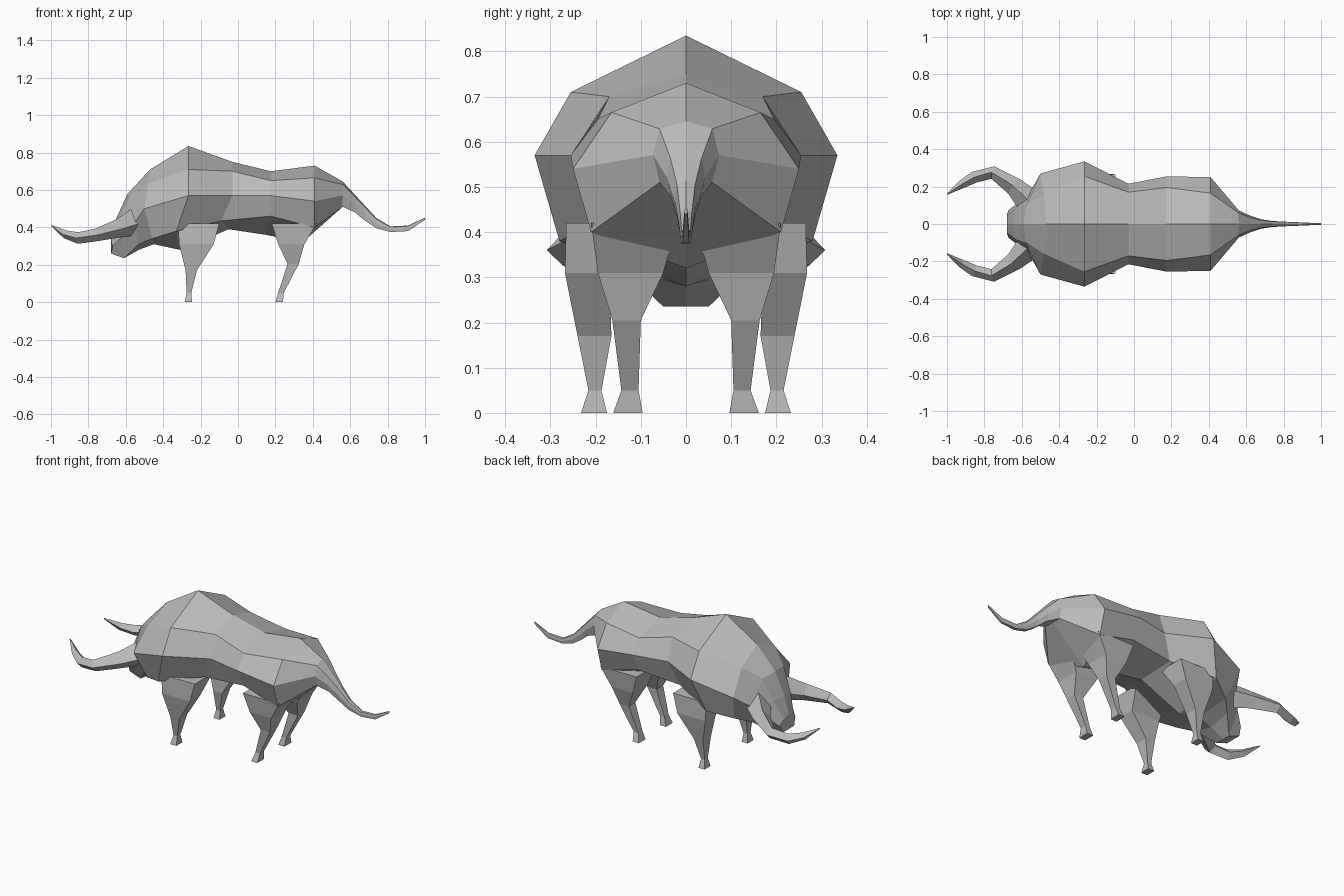
import bpy
import bmesh
import math
from mathutils import Vector

old_cube = bpy.data.objects.get("Cube")
if old_cube:
    bpy.data.objects.remove(old_cube, do_unlink=True)

# One plain material for the whole animal
hide_grey = bpy.data.materials.new("hide grey")
hide_grey.use_nodes = True
colour = (0.5, 0.5, 0.5, 1.0)
hide_grey.diffuse_color = colour
shader = hide_grey.node_tree.nodes["Principled BSDF"]
shader.inputs["Base Color"].default_value = colour
shader.inputs["Roughness"].default_value = 0.8


def loft(name, rings, closed=True, cap_start=True, cap_end=True):
    """Skin a row of rings, then mirror the half across the centre plane."""
    bm = bmesh.new()
    rows = [[bm.verts.new(point) for point in ring] for ring in rings]
    count = len(rings[0])
    for near, far in zip(rows, rows[1:]):
        for i in range(count if closed else count - 1):
            j = (i + 1) % count
            bm.faces.new((near[i], near[j], far[j], far[i]))
    if cap_start:
        bm.faces.new(rows[0])
    if cap_end:
        bm.faces.new(rows[-1])
    bmesh.ops.recalc_face_normals(bm, faces=bm.faces)
    if not closed:
        # An open half shell: make sure the flank looks away from the middle
        side = max(bm.faces, key=lambda f: f.calc_center_median().y)
        if side.normal.y < 0:
            bmesh.ops.reverse_faces(bm, faces=bm.faces)
    mesh = bpy.data.meshes.new(name)
    bm.to_mesh(mesh)
    bm.free()
    mesh.materials.append(hide_grey)
    part = bpy.data.objects.new(name, mesh)
    bpy.context.collection.objects.link(part)
    mirror = part.modifiers.new("mirror", 'MIRROR')
    mirror.use_axis = (False, True, False)
    mirror.use_clip = True
    mirror.merge_threshold = 0.0005
    return part


def tail_ring(x, top, bottom, width):
    """Half ring of the tail, from its upper ridge to its lower ridge."""
    height = top - bottom
    return [(x, 0, top),
            (x, width * 0.8, top - height * 0.12),
            (x, width, top - height * 0.55),
            (x, width * 0.8, bottom),
            (x, 0, bottom)]


def leg_ring(x_front, x_back, y_in, y_out, z):
    """Four corners of a leg at one height."""
    return [(x_front, y_in, z), (x_back, y_in, z),
            (x_back, y_out, z), (x_front, y_out, z)]


def horn_ring(centre, direction, radius, sides=4):
    """Square ring across the horn, standing on one corner."""
    across = direction.cross(Vector((0, 0, 1))).normalized()
    up = across.cross(direction).normalized()
    ring = []
    for i in range(sides):
        angle = math.tau * i / sides
        ring.append(centre + across * math.cos(angle) * radius
                    + up * math.sin(angle) * radius)
    return ring


# Head and trunk: spine, shoulder, flank, lower flank and belly of each ring
muzzle = [(-.68, 0, .35), (-.68, .045, .335), (-.67, .075, .3), (-.68, .05, .26), (-.68, 0, .26)]
brow = [(-.65, 0, .45), (-.635, .08, .44), (-.61, .12, .36), (-.61, .05, .235), (-.61, 0, .235)]
poll = [(-.59, 0, .58), (-.575, .1, .57), (-.55, .18, .43), (-.53, .13, .31), (-.53, 0, .28)]
neck = [(-.47, 0, .71), (-.48, .16, .635), (-.5, .27, .5), (-.46, .2, .34), (-.45, 0, .31)]
hump = [(-.265, 0, .835), (-.265, .255, .71), (-.265, .335, .57), (-.33, .28, .38), (-.31, 0, .28)]
waist = [(-.03, 0, .75), (-.03, .17, .7), (-.03, .215, .57), (-.09, .185, .435), (-.05, 0, .39)]
loin = [(.175, 0, .7), (.175, .195, .65), (.175, .255, .57), (.175, .2, .46), (.15, 0, .36)]
rump = [(.41, 0, .73), (.41, .165, .665), (.41, .25, .54), (.41, .21, .4), (.345, 0, .32)]
tail_root = tail_ring(.56, .645, .51, .073)
loft("body", [muzzle, brow, poll, neck, hump, waist, loin, rump, tail_root],
     closed=False, cap_end=False)

# Tail, curling up at the tip
loft("tail", [tail_root,
              tail_ring(.625, .575, .48, .043),
              tail_ring(.68, .515, .435, .025),
              tail_ring(.74, .45, .395, .016),
              tail_ring(.815, .405, .375, .012),
              tail_ring(.91, .41, .38, .008),
              tail_ring(1, .452, .44, .004)],
     closed=False, cap_start=False)

# Legs with slim shins and flared hooves
loft("front_legs", [leg_ring(-.32, -.1, .1, .265, .42),
                    leg_ring(-.315, -.13, .17, .268, .31),
                    leg_ring(-.28, -.22, .165, .24, .17),
                    leg_ring(-.275, -.25, .187, .216, .05),
                    leg_ring(-.285, -.245, .175, .232, 0)])
loft("hind_legs", [leg_ring(.18, .42, .02, .21, .42),
                   leg_ring(.215, .355, .05, .195, .31),
                   leg_ring(.265, .325, .1, .163, .205),
                   leg_ring(.215, .245, .105, .143, .05),
                   leg_ring(.2, .24, .096, .161, 0)])

# Horns sweeping out, forward and up
path = [Vector(p) for p in ((-.55, .11, .43), (-.64, .2, .395), (-.755, .275, .36),
                            (-.855, .25, .343), (-.925, .21, .363), (-.998, .16, .41))]
radii = (.075, .05, .034, .031, .022, .003)
horn_rings = []
for i, centre in enumerate(path):
    before = path[max(i - 1, 0)]
    after = path[min(i + 1, len(path) - 1)]
    horn_rings.append(horn_ring(centre, (after - before).normalized(), radii[i]))
loft("horns", horn_rings)
